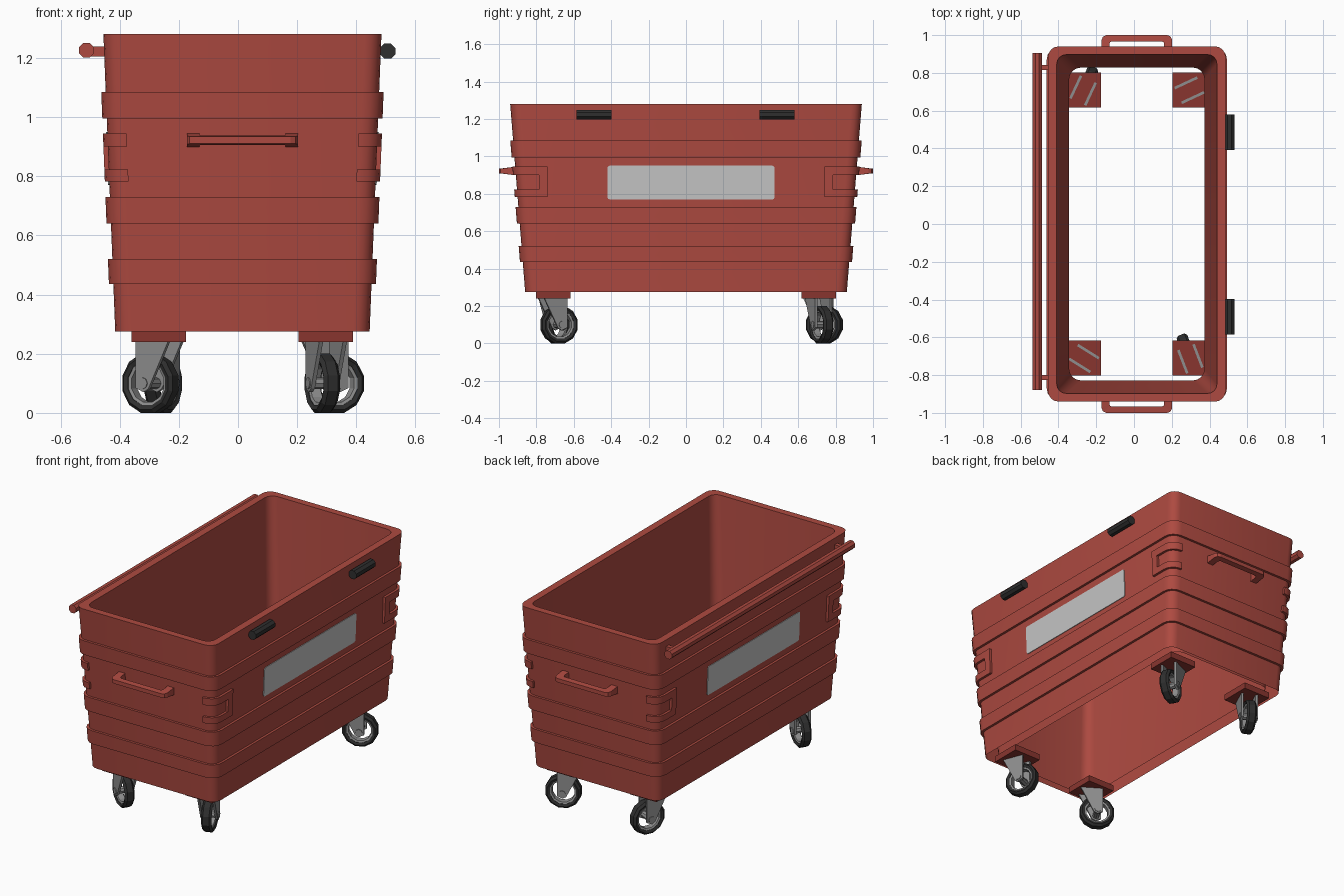
import bpy, bmesh, math
from mathutils import Matrix, Vector

if "Cube" in bpy.data.objects:
    bpy.data.objects.remove(bpy.data.objects["Cube"])

CX = 0.015                       # body centre in x


def material(name, rgb):
    m = bpy.data.materials.new(name)
    m.diffuse_color = (*rgb, 1)
    m.use_nodes = True
    m.node_tree.nodes["Principled BSDF"].inputs["Base Color"].default_value = m.diffuse_color
    return m


RED = material("red plastic", (0.42, 0.068, 0.052))
DARK_RED = material("dark red plate", (0.25, 0.036, 0.028))
LIGHT = material("light grey label", (0.56, 0.56, 0.56))
STEEL = material("grey steel", (0.27, 0.27, 0.27))
BLACK = material("black rubber", (0.028, 0.028, 0.028))


def loft(name, loops, mat, caps=True, ring=False, fix=True, matrix=None):
    """Skin consecutive point loops; optionally cap the ends or close into a ring."""
    bm = bmesh.new()
    rows = [[bm.verts.new(p) for p in loop] for loop in loops]
    pairs = list(zip(rows, rows[1:])) + ([(rows[-1], rows[0])] if ring else [])
    n = len(rows[0])
    for a, b in pairs:
        for i in range(n):
            j = (i + 1) % n
            bm.faces.new((a[i], a[j], b[j], b[i]))
    if caps and not ring:
        bm.faces.new(rows[0][::-1])
        bm.faces.new(rows[-1])
    if matrix:
        bm.transform(matrix)
    if fix:
        bmesh.ops.recalc_face_normals(bm, faces=bm.faces)
    me = bpy.data.meshes.new(name)
    bm.to_mesh(me)
    bm.free()
    me.materials.append(mat)
    ob = bpy.data.objects.new(name, me)
    bpy.context.collection.objects.link(ob)
    return ob


def box(name, x0, x1, y0, y1, z0, z1, mat):
    return loft(name, [[(x0, y0, z), (x1, y0, z), (x1, y1, z), (x0, y1, z)] for z in (z0, z1)], mat)


def rounded(hx, hy, r, seg=4):
    """Counter-clockwise rounded rectangle."""
    pts = []
    for k, (sx, sy) in enumerate(((1, 1), (-1, 1), (-1, -1), (1, -1))):
        for i in range(seg + 1):
            a = math.pi / 2 * (k + i / seg)
            pts.append((sx * (hx - r) + r * math.cos(a), sy * (hy - r) + r * math.sin(a)))
    return pts


def wall(z):
    """Half sizes of the tapered outer wall at a height."""
    t = (z - 0.275) / 1.005
    return 0.43 + 0.04 * t, 0.86 + 0.08 * t


def smooth(ob):
    bpy.context.view_layer.objects.active = ob
    ob.select_set(True)
    bpy.ops.object.shade_smooth_by_angle(angle=math.radians(30))
    ob.select_set(False)


# Body: tapered shell with three raised bands, flat rim, inner wall, open floor
profile = [(0.275, 0)]
for z0, z1 in ((0.435, 0.52), (0.64, 0.73), (0.995, 1.085)):
    profile += [(z0, 0), (z0, 0.015), (z1, 0.015), (z1, 0)]
profile.append((1.28, 0))
sections = [(wall(z)[0] + o, wall(z)[1] + o, 0.055 + o, z) for z, o in profile]
sections += [(0.424, 0.897, 0.05, 1.28), (0.358, 0.828, 0.06, 0.285)]
smooth(loft("bin_body", [[(CX + x, y, z) for x, y in rounded(hx, hy, r)]
                         for hx, hy, r, z in sections], RED, caps=False, fix=False))


# Corner brackets: two arms round each corner, joined by an upright on the long side
def corner_path(z, off):
    hx, hy = wall(z)
    hx, hy, r = hx + off, hy + off, 0.055 + off
    arc = [(hx - r + r * math.cos(math.pi / 8 * i), hy - r + r * math.sin(math.pi / 8 * i))
           for i in range(5)]
    return [(hx, 0.74)] + arc + [(wall(z)[0] - 0.065, hy)]


for sx in (1, -1):
    for sy in (1, -1):
        flip = Matrix.Translation((CX, 0, 0)) @ Matrix.Diagonal((sx, sy, 1, 1))
        for label, z0, z1 in (("upper", 0.9, 0.945), ("lower", 0.783, 0.823)):
            rails = [[(x, y, z) for x, y in corner_path(z, o)]
                     for z, o in ((z0, -0.004), (z0, 0.015), (z1, 0.015), (z1, -0.004))]
            smooth(loft("corner_bracket_" + label, list(zip(*rails)), RED, matrix=flip))
        loft("corner_bracket_upright",
             [[(wall(z)[0] + o, y, z) for o, y in ((-0.004, 0.74), (0.015, 0.74),
                                                   (0.015, 0.785), (-0.004, 0.785))]
              for z in (0.823, 0.9)], RED, matrix=flip)

# Label plate on each long side
for s in (1, -1):
    outline = rounded(0.447, 0.09, 0.012, 2)
    loft("label_plate", [[(CX + s * (wall(0.86 + v)[0] + o), s * 0.027 + u, 0.86 + v)
                          for u, v in outline] for o in (-0.002, 0.004)], LIGHT)

# End handles: U-shaped grips, thinner towards the outside
for s in (1, -1):
    hx = 0.187
    outer = [(-hx, 0.9), (-hx, 0.975), (-hx + 0.008, 0.992), (-hx + 0.025, 1.0)]
    inner = [(-hx + 0.042, 0.9), (-hx + 0.042, 0.955), (-hx + 0.046, 0.963), (-hx + 0.055, 0.967)]
    left = list(zip(outer, inner))
    path = left + [((-a[0], a[1]), (-b[0], b[1])) for a, b in reversed(left)]

    def half(y):
        return 0.024 - 0.012 * max(0, min(1, (y - 0.915) / 0.075))
    loops = [[(CX + a[0], s * a[1], 0.922 - half(a[1])), (CX + b[0], s * b[1], 0.922 - half(b[1])),
              (CX + b[0], s * b[1], 0.922 + half(b[1])), (CX + a[0], s * a[1], 0.922 + half(a[1]))]
             for a, b in path]
    loft("end_handle", loops, RED)


# Long rail on the left and two hinge barrels on the right
def bar(name, x, z, r, y0, y1, mat, n=8):
    ring = [(r * math.cos(math.tau * (i + 0.5) / n), r * math.sin(math.tau * (i + 0.5) / n))
            for i in range(n)]
    return loft(name, [[(x + u, y, z + v) for u, v in ring] for y in (y0, y1)], mat)


bar("side_rail", -0.512, 1.226, 0.027, -0.88, 0.905, RED)
for y in (-0.812, 0.828):
    box("rail_support", -0.5, -0.445, y - 0.013, y + 0.013, 1.205, 1.238, RED)
for y in (-0.491, 0.486):
    bar("hinge_barrel", 0.506, 1.223, 0.028, y - 0.094, y + 0.094, BLACK)


# Casters: mounting plate, two tapered fork legs, axle and ring-shaped wheel
def wheel_ring(section, n=12):
    """Revolve (radius, width) points round the local v axis; a flat rests on the ground."""
    k = 1 / math.cos(math.pi / n)
    return [[(r * k * math.cos(a), v, r * k * math.sin(a)) for r, v in section]
            for a in (math.tau * (i + 0.5) / n for i in range(n))]


TRAIL = 0.033
TIRE = [(0.074, -0.024), (0.088, -0.03), (0.1, -0.018), (0.1, 0.018), (0.088, 0.03), (0.074, 0.024)]
RIM = [(0.064, -0.018), (0.075, -0.022), (0.075, 0.022), (0.064, 0.018)]
LEG = [(-0.07, 0.245), (0.01, 0.082), (0.03, 0.07), (0.062, 0.085), (0.062, 0.245)]

for px, py, angle in ((-0.268, 0.71, 65), (0.297, 0.71, 25), (-0.268, -0.71, 148), (0.297, -0.71, 111)):
    h = 0.0925
    loft("caster_plate", [[(px - h, py - h, z), (px + h, py - h, z), (px + h, py + h, z),
                           (px - h, py + h, z)] for z in (0.24, 0.278)], DARK_RED)
    # open the hidden top of the plate
    me = bpy.context.collection.objects[-1].data
    bm = bmesh.new()
    bm.from_mesh(me)
    bmesh.ops.delete(bm, geom=[f for f in bm.faces if f.normal.z > 0.5], context='FACES_ONLY')
    bm.to_mesh(me)
    bm.free()
    turn = Matrix.Translation((px, py, 0)) @ Matrix.Rotation(math.radians(angle), 4, 'Z')
    hub = turn @ Matrix.Translation((TRAIL, 0, 0.1))
    loft("caster_tire", wheel_ring(TIRE), BLACK, ring=True, matrix=hub)
    loft("caster_rim", wheel_ring(RIM), STEEL, ring=True, matrix=hub)
    for s in (1, -1):
        loft("caster_fork_leg", [[(u, s * v, z) for u, z in LEG] for v in (0.036, 0.05)],
             STEEL, matrix=turn)
    loft("caster_axle", [[(0.02 * math.cos(math.tau * i / 8), v, 0.02 * math.sin(math.tau * i / 8))
                          for i in range(8)] for v in (-0.054, 0.054)], STEEL, matrix=hub)
